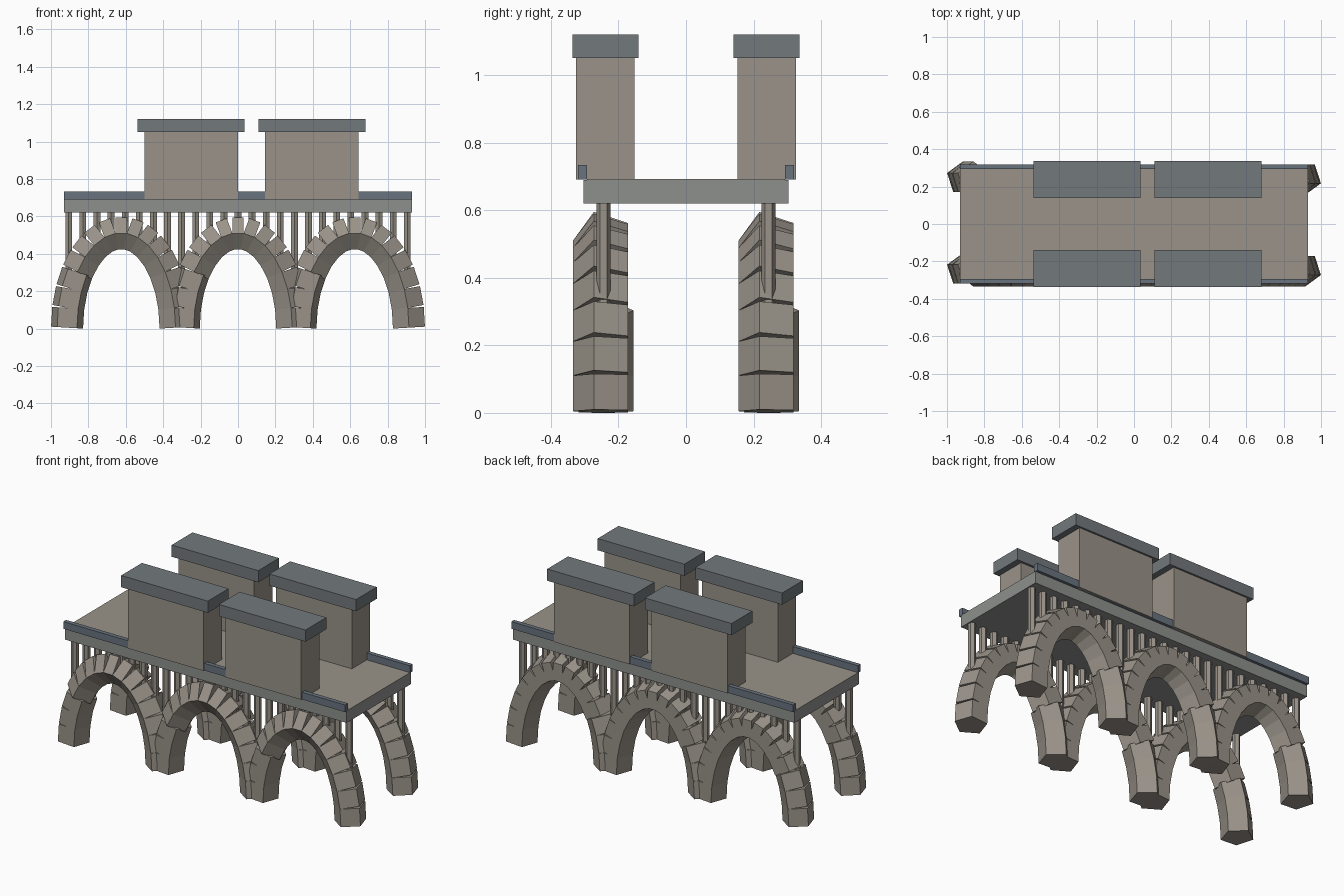
import bpy, bmesh
from math import pi, sin, cos, sqrt
from mathutils import Vector

if "Cube" in bpy.data.objects:
    bpy.data.objects.remove(bpy.data.objects["Cube"])


def material(name, rgb):
    m = bpy.data.materials.new(name)
    m.diffuse_color = (*rgb, 1)
    m.use_nodes = True
    m.node_tree.nodes["Principled BSDF"].inputs["Base Color"].default_value = m.diffuse_color
    return m


STONE = material("stone", (0.32, 0.29, 0.25))
DECK = material("deck_grey", (0.27, 0.28, 0.27))
CAP = material("slate", (0.17, 0.19, 0.20))
RAIL = material("blue_slate", (0.14, 0.17, 0.21))


def finish(bm, name, mat):
    bmesh.ops.recalc_face_normals(bm, faces=bm.faces)
    me = bpy.data.meshes.new(name)
    bm.to_mesh(me)
    bm.free()
    me.materials.append(mat)
    ob = bpy.data.objects.new(name, me)
    bpy.context.collection.objects.link(ob)
    return ob


def box(name, x0, x1, y0, y1, z0, z1, mat):
    bm = bmesh.new()
    bmesh.ops.create_cube(bm, size=1)
    bmesh.ops.scale(bm, vec=(x1 - x0, y1 - y0, z1 - z0), verts=bm.verts)
    bmesh.ops.translate(bm, vec=((x0 + x1) / 2, (y0 + y1) / 2, (z0 + z1) / 2), verts=bm.verts)
    return finish(bm, name, mat)


def prism(bm, p, q, u, v, r, sides, start):
    """Straight prism from p to q; the cross-section lies in axes u, v."""
    angles = [start + 2 * pi * i / sides for i in range(sides)]
    rings = [[bm.verts.new(c + r * (cos(a) * u + sin(a) * v)) for a in angles] for c in (p, q)]
    for i in range(sides):
        j = (i + 1) % sides
        bm.faces.new((rings[0][i], rings[0][j], rings[1][j], rings[1][i]))
    bm.faces.new(rings[0][::-1])
    bm.faces.new(rings[1])


A, B, Z0 = 0.29, 0.507, 0.005      # arch centreline ellipse
BLOCKS, TUBE = 15, 0.09
CENTRES = (-0.624, 0, 0.624)


def arch(name, cx, cy):
    """Half-ellipse of straight five-sided blocks with open joints outside."""
    bm = bmesh.new()
    pts = [Vector((cx + A * cos(pi * k / BLOCKS), cy, Z0 + B * sin(pi * k / BLOCKS)))
           for k in range(BLOCKS + 1)]
    for k in range(BLOCKS):
        p, q = pts[k], pts[k + 1]
        d = (q - p).normalized()
        out = Vector((d.z, 0, -d.x))
        # the lowest three blocks of the left leg are turned round
        side = Vector((0, 1 if k >= BLOCKS - 3 else -1, 0))
        prism(bm, p, q, side, out, TUBE, 5, 0)
    return finish(bm, name, STONE)


def columns(name, cy, count=25):
    bm = bmesh.new()
    for i in range(count):
        x = -0.905 + 1.81 * i / (count - 1)
        d = min(abs(x - c) for c in CENTRES)
        z = Z0 + B * sqrt(1 - (d / A) ** 2) if d < A else 0.3
        if d > 0.2:
            z = max(z, 0.27)
        prism(bm, Vector((x, cy, z)), Vector((x, cy, 0.63)),
              Vector((1, 0, 0)), Vector((0, 1, 0)), 0.021, 6, pi / 6)
    return finish(bm, name, STONE)


# Arches, columns, parapets and blocks on both sides
for label, s in (("front", -1), ("back", 1)):
    for i, cx in enumerate(CENTRES):
        arch(f"{label}_arch_{i + 1}", cx, s * 0.245)
    columns(f"{label}_columns", s * 0.244)
    ya, yb = sorted((s * 0.293, s * 0.319))
    box(f"{label}_parapet", -0.93, 0.93, ya, yb, 0.69, 0.733, RAIL)
    for i, (xa, xb) in enumerate(((-0.5, 0), (0.145, 0.645))):
        ya, yb = sorted((s * 0.153, s * 0.325))
        box(f"{label}_house_{i + 1}", xa, xb, ya, yb, 0.69, 1.05, STONE)
        ya, yb = sorted((s * 0.14, s * 0.336))
        box(f"{label}_house_cap_{i + 1}", xa - 0.036, xb + 0.036, ya, yb, 1.05, 1.12, CAP)

# Deck with the road surface on top
box("deck", -0.93, 0.93, -0.304, 0.304, 0.62, 0.689, DECK)
box("road", -0.93, 0.93, -0.293, 0.293, 0.687, 0.692, STONE)
